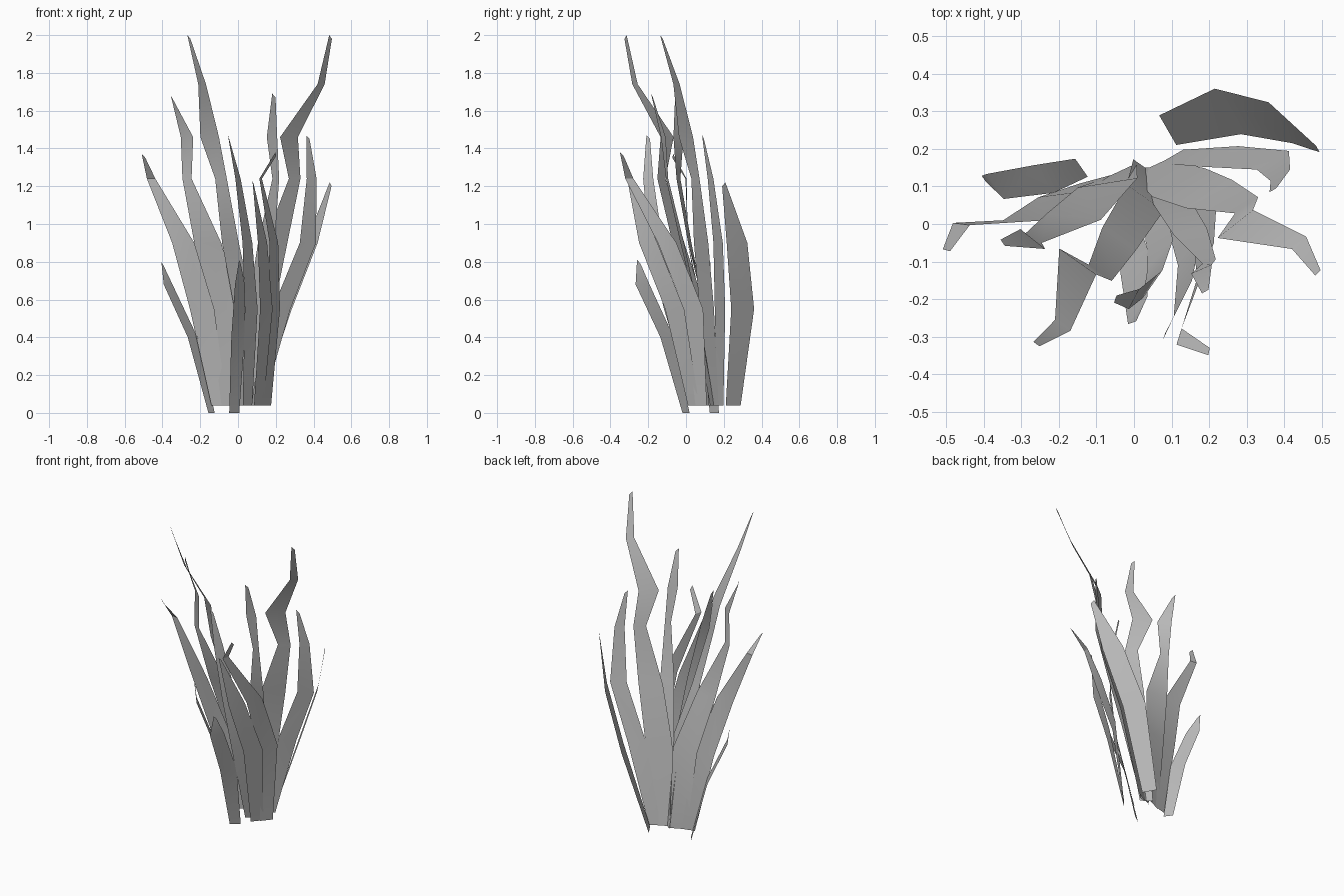
import bpy
import bmesh
import math
from mathutils import Matrix, Vector

# Remove the default cube only
default_cube = bpy.data.objects.get("Cube")
if default_cube is not None:
    bpy.data.objects.remove(default_cube, do_unlink=True)

# One plain grey for every blade
GREY = (.5, .5, .5, 1)
leaf_grey = bpy.data.materials.new("leaf_grey")
leaf_grey.use_nodes = True
leaf_grey.diffuse_color = GREY
for node in leaf_grey.node_tree.nodes:
    if node.type == "BSDF_PRINCIPLED":
        node.inputs["Base Color"].default_value = GREY
        node.inputs["Roughness"].default_value = .9

# All leaves bend at the same heights: a wide body, then a thin crooked tongue
TALL_BENDS = (.04, .55, .9, 1.24, 1.46, 1.74)
SHORT_BENDS = (0, .4, .68)
BODY_SHAPE = (.65, 1, .9)
TONGUE_SHAPE = (.75, 1.2, .5)
TIP_WIDTH = .02


def width_at(row, body, tongue):
    """Width of a leaf at one of its bends."""
    if row < len(BODY_SHAPE):
        return body * BODY_SHAPE[row]
    return tongue * TONGUE_SHAPE[row - len(BODY_SHAPE)]


def add_leaf(name, spine, top, facing, twist=0, body=.12, tongue=.06, bends=TALL_BENDS):
    """Sweep a flat strip up a spine; facing is the angle of its width at the root,
    and twist is how far that angle turns on the way to the tip."""
    bm = bmesh.new()
    last = len(spine) - 1
    previous = None
    for row, (x, y) in enumerate(spine):
        at_tip = row == last
        height = top if at_tip else bends[row]
        width = TIP_WIDTH if at_tip else width_at(row, body, tongue)
        angle = math.radians(facing + twist * row / last)
        across = Matrix.Rotation(angle, 3, "Z") @ Vector((width / 2, 0, 0))
        centre = Vector((x, y, height))
        # The tip is cut at a slant
        slant = Vector((0, 0, TIP_WIDTH if at_tip else 0))
        edge = (bm.verts.new(centre - across), bm.verts.new(centre + across - slant))
        if previous:
            bm.faces.new((*previous, edge[1], edge[0]))
        previous = edge
    mesh = bpy.data.meshes.new(name)
    bm.to_mesh(mesh)
    bm.free()
    mesh.materials.append(leaf_grey)
    leaf = bpy.data.objects.new(name, mesh)
    bpy.context.collection.objects.link(leaf)
    bpy.ops.object.select_all(action="DESELECT")
    bpy.context.view_layer.objects.active = leaf
    leaf.select_set(True)
    bpy.ops.object.shade_smooth_by_angle(angle=math.radians(30))


# Broad forked leaf on the right side, made of two halves lying side by side
add_leaf("right_fork_outer_half",
         [(-.1, .12), (-.19, .08), (-.29, .01), (-.46, 0), (-.5, -.07)],
         top=1.37, facing=15, twist=-30, body=.13)
add_leaf("right_fork_inner_half",
         [(-.04, .14), (-.07, .11), (-.16, .02), (-.27, -.04), (-.27, -.04), (-.35, -.05)],
         top=1.68, facing=25, twist=-80, body=.16, tongue=.07)

# Broad forked leaf on the left side, made the same way
add_leaf("left_fork_inner_half",
         [(.04, .15), (.12, .11), (.2, .08), (.3, .05), (.27, 0), (.44, -.05), (.49, -.13)],
         top=2, facing=25, twist=20, body=.16, tongue=.1)
add_leaf("left_fork_outer_half",
         [(.1, .18), (.23, .18), (.37, .17), (.39, .13), (.37, .09)],
         top=1.47, facing=30, body=.11, tongue=.08)

# Tall leaf that bends forward
add_leaf("tall_forward_leaf",
         [(.03, .15), (.03, .07), (-.04, -.04), (-.09, -.13), (-.15, -.1), (-.19, -.27),
          (-.26, -.32)],
         top=2, facing=-35, tongue=.1)

# Slender crooked leaf in the middle
add_leaf("middle_crooked_leaf",
         [(.04, .15), (.1, .06), (.15, -.02), (.2, -.1), (.18, -.12), (.19, -.18)],
         top=1.69, facing=0, twist=30, body=.1, tongue=.05)

# Curved leaf at the back left
add_leaf("back_left_leaf",
         [(.09, .25), (.25, .3), (.39, .27), (.49, .2)],
         top=1.22, facing=-60, body=.14)

# Broad front leaf turned to the left, with two small hooked tips, in two halves
add_leaf("front_hook_right_half",
         [(.11, .04), (.15, -.06), (.13, -.2), (.08, -.3)],
         top=1.23, facing=50, twist=20, body=.12)
add_leaf("front_hook_left_half",
         [(.15, .08), (.19, .04), (.19, -.1), (.12, -.3), (.2, -.34)],
         top=1.38, facing=50, twist=30, body=.12)

# Narrow leaf between the front leaves
add_leaf("front_narrow_leaf",
         [(.05, .06), (.07, -.08), (.05, -.16), (0, -.2), (-.05, -.2)],
         top=1.47, facing=40, twist=30, body=.1, tongue=.08)

# Two short leaves, low on the front and on the right
add_leaf("front_short_leaf",
         [(-.02, 0), (0, -.1), (.01, -.23), (.01, -.25)],
         top=.81, facing=35, twist=30, body=.1, bends=SHORT_BENDS)
add_leaf("right_short_leaf",
         [(-.14, .15), (-.24, .12), (-.37, .1), (-.4, .12)],
         top=.8, facing=-55, body=.09, bends=SHORT_BENDS)
